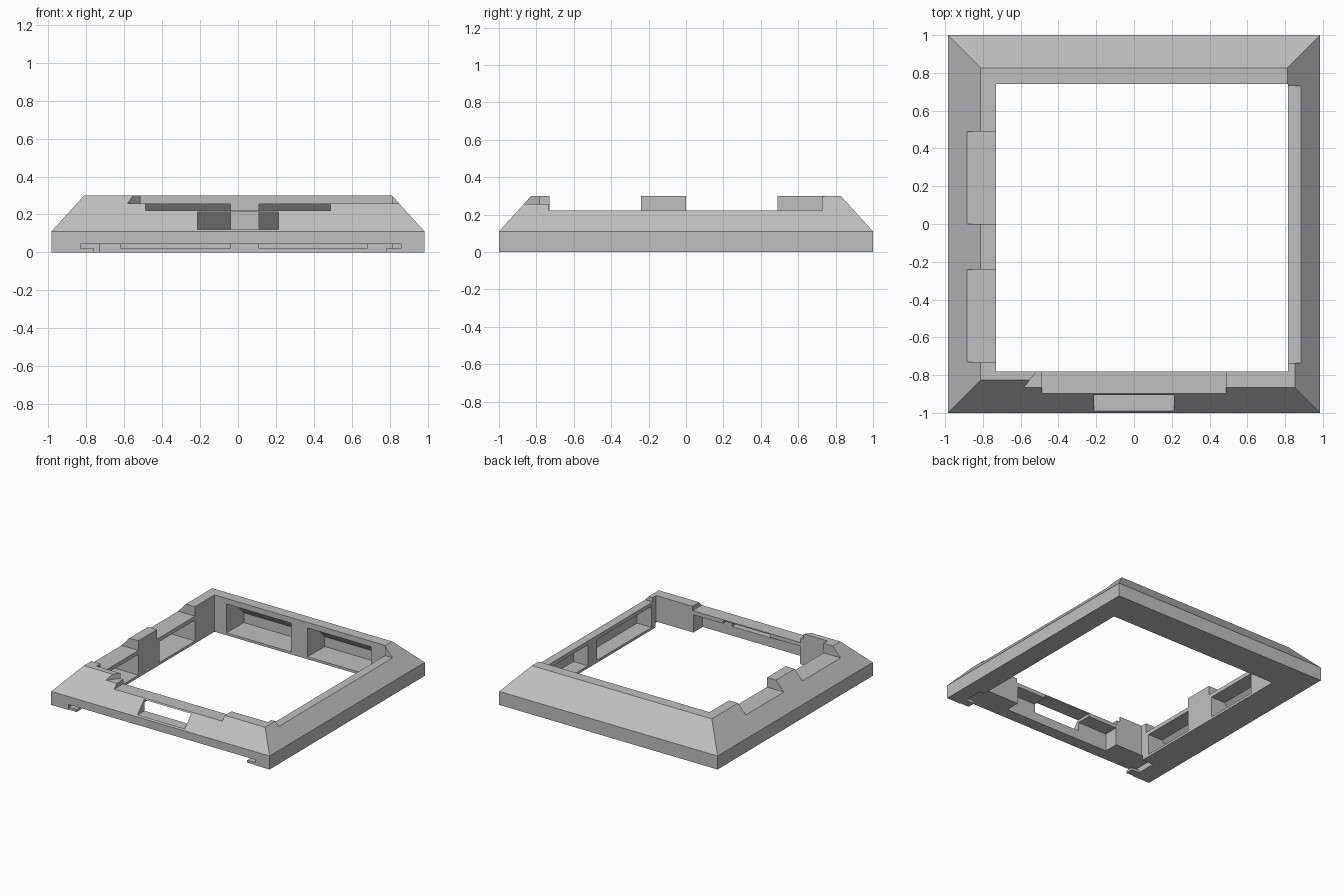
import bpy, bmesh
from mathutils import Vector

if "Cube" in bpy.data.objects:
    bpy.data.objects.remove(bpy.data.objects["Cube"], do_unlink=True)

grey = bpy.data.materials.new("light grey")
grey.use_nodes = True
grey.diffuse_color = (0.53, 0.53, 0.53, 1)
grey.node_tree.nodes["Principled BSDF"].inputs["Base Color"].default_value = (0.53, 0.53, 0.53, 1)

HX, HY = 0.985, 1.0


def make(name, bm):
    bmesh.ops.recalc_face_normals(bm, faces=bm.faces)
    mesh = bpy.data.meshes.new(name)
    bm.to_mesh(mesh)
    bm.free()
    mesh.materials.append(grey)
    ob = bpy.data.objects.new(name, mesh)
    bpy.context.collection.objects.link(ob)
    return ob


def prism(name, points, along):
    """Extrude a closed polygon along a vector."""
    bm = bmesh.new()
    face = bm.faces.new([bm.verts.new(p) for p in points])
    new = bmesh.ops.extrude_face_region(bm, geom=[face])
    moved = [v for v in new["geom"] if isinstance(v, bmesh.types.BMVert)]
    bmesh.ops.translate(bm, verts=moved, vec=Vector(along))
    if not any(len(f.verts) == len(points) and face == f for f in bm.faces):
        bm.faces.new([v for v in face.verts])
    return make(name, bm)


def box(name, x0, x1, y0, y1, z0, z1):
    return prism(name, [(x0, y0, z0), (x1, y0, z0), (x1, y1, z0), (x0, y1, z0)], (0, 0, z1 - z0))


def cut(target, cutter):
    mod = target.modifiers.new("cut", "BOOLEAN")
    mod.operation, mod.solver, mod.object = "DIFFERENCE", "EXACT", cutter
    deps = bpy.context.evaluated_depsgraph_get()
    mesh = bpy.data.meshes.new_from_object(target.evaluated_get(deps))
    target.modifiers.clear()
    target.data = mesh
    bpy.data.objects.remove(cutter, do_unlink=True)


# Outer body: straight skirt with sloped sides
bm = bmesh.new()
rings = []
for inset, z in ((0, 0), (0, 0.11), (0.173, 0.30)):
    x, y = HX - inset, HY - inset
    rings.append([bm.verts.new((a * x, b * y, z)) for a, b in ((-1, -1), (1, -1), (1, 1), (-1, 1))])
for low, high in zip(rings, rings[1:]):
    for i in range(4):
        j = (i + 1) % 4
        bm.faces.new((low[i], low[j], high[j], high[i]))
bm.faces.new(rings[0])
bm.faces.new(rings[-1])
frame = make("frame", bm)

# Central opening
cut(frame, box("opening", -0.73, 0.815, -0.78, 0.74, -0.1, 0.5))

# Lowered rims between the raised blocks
for x0, x1, y0, y1, z in (
    (-1.1, -0.7, -0.73, -0.24, 0.222),
    (-1.1, -0.7, 0.0, 0.49, 0.222),
    (0.75, 1.1, -0.735, 0.73, 0.222),
    (-0.487, 0.487, -1.1, -0.7, 0.222),
):
    cut(frame, box("rim_cut", x0, x1, y0, y1, z, 0.5))

# Front step with a slanted end
cut(frame, prism("step_cut", [(-0.77, -1.1, 0.257), (1.1, -1.1, 0.257), (1.1, -0.71, 0.257),
                              (-0.46, -0.71, 0.257)], (0, 0, 0.2)))


# Hollows behind the outer walls, leaving pillars between them
def hollow(side, start, end, top, slope_end):
    profile = [(0.3, 0.02), (0.04, 0.02), (0.04, 0.10), (slope_end, top), (0.3, top)]
    if side == "back":
        pts, along = [(start, HY - d, z) for d, z in profile], (end - start, 0, 0)
    else:
        s = 1 if side == "left" else -1
        pts, along = [(s * (HX - d), start, z) for d, z in profile], (0, end - start, 0)
    cut(frame, prism("hollow", pts, along))


for start, end in ((-0.62, -0.04), (0.11, 0.68)):
    hollow("back", start, end, 0.255, 0.185)
for start, end in ((-0.70, -0.24), (0.03, 0.49)):
    hollow("right", start, end, 0.19, 0.125)
for start, end in ((-0.72, -0.02), (0.10, 0.68)):
    hollow("left", start, end, 0.19, 0.125)

# Front: open hollow, slot through the slope, and bottom notch
cut(frame, box("front_hollow", -0.48, 0.48, -0.90, -0.7, -0.1, 0.19))
cut(frame, box("front_slot", -0.213, 0.213, -1.1, -0.75, 0.12, 0.213))
cut(frame, box("front_notch", -0.83, 0.86, -1.1, -0.77, -0.1, 0.045))

# Small tabs at the ends of the notch
box("right_tab", -0.84, -0.76, -0.995, -0.93, 0, 0.02)
box("left_tab", 0.78, 0.87, -0.995, -0.93, 0, 0.02)
